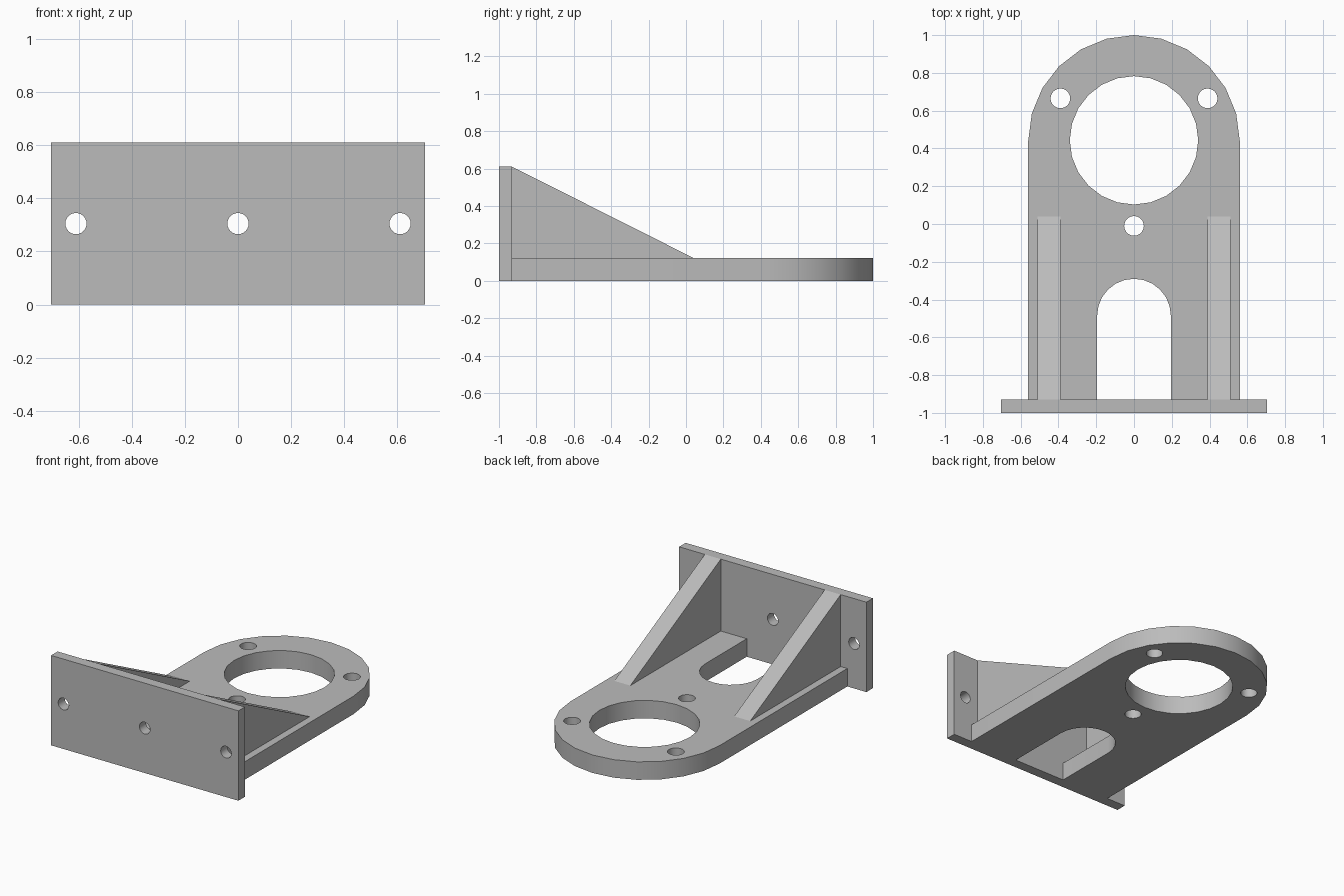
import bpy, bmesh
from math import sin, cos, pi, radians
from mathutils import Vector

cube = bpy.data.objects.get("Cube")
if cube:
    bpy.data.objects.remove(cube, do_unlink=True)

grey = bpy.data.materials.new("plain grey")
grey.use_nodes = True
grey.diffuse_color = (0.5, 0.5, 0.5, 1)
grey.node_tree.nodes["Principled BSDF"].inputs["Base Color"].default_value = (0.5, 0.5, 0.5, 1)


def arc(cx, cy, r, start, end, steps):
    """Points along an arc, both ends included."""
    angles = [radians(start + (end - start) * i / steps) for i in range(steps + 1)]
    return [(cx + r * cos(a), cy + r * sin(a)) for a in angles]


def circle(cx, cy, r, sides=24):
    return arc(cx, cy, r, 0, 360, sides)[:-1]


def plate(name, loops, to_3d, depth):
    """Fill an outline with holes, then extrude it into a solid."""
    bm = bmesh.new()
    edges = []
    for loop in loops:
        verts = [bm.verts.new(to_3d(*p)) for p in loop]
        edges += [bm.edges.new((verts[i - 1], verts[i])) for i in range(len(verts))]
    bmesh.ops.triangle_fill(bm, edges=edges, use_beauty=True, use_dissolve=False)
    result = bmesh.ops.extrude_face_region(bm, geom=bm.faces[:], use_keep_orig=True)
    moved = [g for g in result["geom"] if isinstance(g, bmesh.types.BMVert)]
    bmesh.ops.translate(bm, verts=moved, vec=Vector(depth))
    bmesh.ops.recalc_face_normals(bm, faces=bm.faces[:])
    for f in bm.faces:
        f.smooth = True
    mesh = bpy.data.meshes.new(name)
    bm.to_mesh(mesh)
    bm.free()
    mesh.set_sharp_from_angle(angle=radians(30))
    mesh.materials.append(grey)
    obj = bpy.data.objects.new(name, mesh)
    bpy.context.collection.objects.link(obj)
    return obj


WALL_Y = -0.93      # inner face of the mounting wall
THICK = 0.122       # base thickness
HEIGHT = 0.61       # wall height
RING_Y = 0.44       # centre of the round end

# Base: round-ended outline with an arched notch open at the wall
outline = [(0.56, WALL_Y)] + arc(0, RING_Y, 0.56, 0, 180, 12) + [(-0.56, WALL_Y)]
notch = [(-0.195, WALL_Y)] + arc(0, -0.485, 0.195, 180, 0, 12) + [(0.195, WALL_Y)]
bolts = [circle(x, y, 0.052) for x, y in arc(0, RING_Y, 0.45, 30, 270, 2)]
plate("base", [outline + notch, circle(0, RING_Y + 0.003, 0.34)] + bolts,
      lambda x, y: (x, y, 0), (0, 0, THICK))

# Mounting wall with three screw holes
wall = [(-0.703, 0), (0.703, 0), (0.703, HEIGHT), (-0.703, HEIGHT)]
plate("mounting_wall", [wall] + [circle(x, HEIGHT / 2, 0.04) for x in (-0.61, 0, 0.61)],
      lambda x, z: (x, -1, z), (0, 1 + WALL_Y, 0))

# Triangular ribs
rib = [(WALL_Y, THICK), (0.04, THICK), (WALL_Y, HEIGHT)]
for name, x in (("left_rib", 0.39), ("right_rib", -0.51)):
    plate(name, [rib], lambda y, z: (x, y, z), (0.12, 0, 0))
